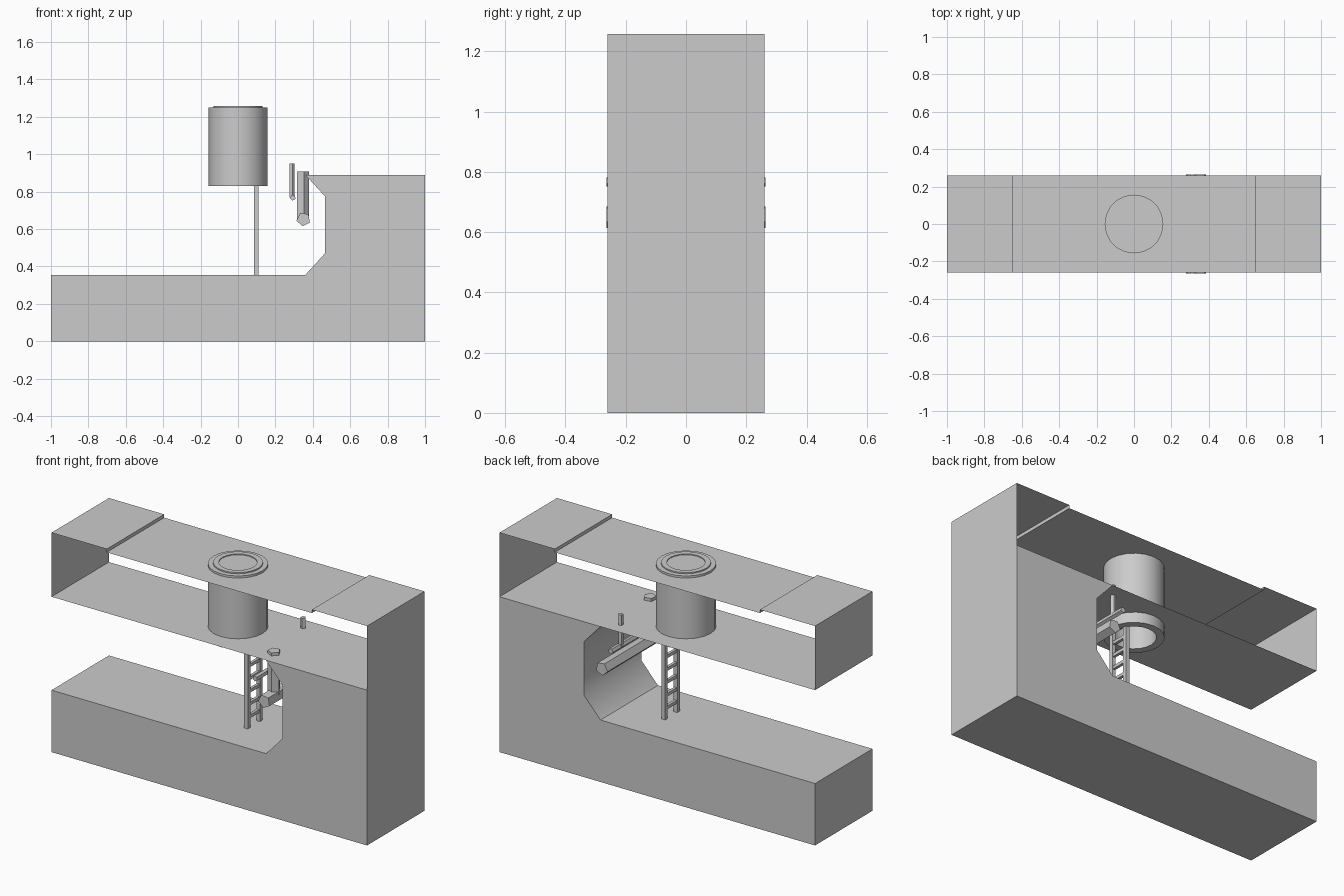
import bpy, bmesh, math
from mathutils import Vector, Matrix

if "Cube" in bpy.data.objects:
    bpy.data.objects.remove(bpy.data.objects["Cube"])

W = 0.26                 # half depth
CEIL, ROAD, KERB = 0.89, 1.238, 1.257
SIDES = 20               # shaft segments


def finish(bm, name, smooth=None):
    me = bpy.data.meshes.new(name)
    bm.to_mesh(me)
    bm.free()
    ob = bpy.data.objects.new(name, me)
    bpy.context.collection.objects.link(ob)
    if smooth:
        bpy.ops.object.select_all(action='DESELECT')
        ob.select_set(True)
        bpy.context.view_layer.objects.active = ob
        bpy.ops.object.shade_smooth_by_angle(angle=math.radians(smooth))
    return ob


def strip(bm, pts, closed=False):
    """Extrude an x-z path through the full depth."""
    a = [bm.verts.new((x, -W, z)) for x, z in pts]
    b = [bm.verts.new((x, W, z)) for x, z in pts]
    n = len(pts)
    for i in range(n if closed else n - 1):
        j = (i + 1) % n
        bm.faces.new((a[i], b[i], b[j], a[j]))
    if closed:
        bm.faces.new(a)
        bm.faces.new(b[::-1])


def sheet_with_hole(name, x0, x1, z, r):
    bm = bmesh.new()
    rect = [(x0, -W), (x1, -W), (x1, W), (x0, W)]
    ring = [(r * math.cos(t), r * math.sin(t))
            for t in (2 * math.pi * i / SIDES for i in range(SIDES))]
    edges = []
    for loop in (rect, ring):
        vs = [bm.verts.new((x, y, z)) for x, y in loop]
        edges += [bm.edges.new((vs[i - 1], vs[i])) for i in range(len(vs))]
    bmesh.ops.triangle_fill(bm, edges=edges, use_beauty=True, normal=(0, 0, 1))
    for f in bm.faces:
        f.normal_update()
        if f.normal.z < 0:
            f.normal_flip()
    return finish(bm, name)


def lathe(name, prof):
    bm = bmesh.new()
    vs = [bm.verts.new((r, 0, z)) for r, z in prof]
    es = [bm.edges.new((vs[i], vs[i + 1])) for i in range(len(vs) - 1)]
    bmesh.ops.spin(bm, geom=vs + es, cent=(0, 0, 0), axis=(0, 0, 1),
                   angle=2 * math.pi, steps=SIDES, use_merge=True)
    bmesh.ops.remove_doubles(bm, verts=bm.verts, dist=1e-5)
    bmesh.ops.recalc_face_normals(bm, faces=bm.faces)
    return finish(bm, name, 30)


def pipe(name, p, q, r, phase):
    """Five-sided pipe from p to q."""
    p, q = Vector(p), Vector(q)
    bm = bmesh.new()
    d = q - p
    rot = d.to_track_quat('Z', 'X').to_matrix().to_4x4()
    m = Matrix.Translation((p + q) / 2) @ rot @ Matrix.Rotation(math.radians(phase), 4, 'Z')
    bmesh.ops.create_cone(bm, cap_ends=True, segments=5, radius1=r, radius2=r,
                          depth=d.length, matrix=m)
    return finish(bm, name)


def add_box(bm, c, s):
    bmesh.ops.create_cube(bm, size=1, matrix=Matrix.Translation(c) @ Matrix.Diagonal((*s, 1)))


# lower ground with the tunnel cut into it
bm = bmesh.new()
strip(bm, [(-1, 0), (1, 0), (1, CEIL), (0.36, CEIL), (0.465, 0.775),
           (0.465, 0.47), (0.36, 0.355), (-1, 0.355)], closed=True)
bmesh.ops.recalc_face_normals(bm, faces=bm.faces)
for f in bm.faces:
    c = f.calc_center_median()
    f.smooth = 0.38 < c.x < 0.47 and abs(c.y) < 0.01
for e in bm.edges:
    e.smooth = all(f.smooth for f in e.link_faces)
finish(bm, "tunnel_ground")

# pavement sheets with kerbs and end walls
bm = bmesh.new()
for s in (1, -1):
    path = [(s * 0.65, ROAD), (s * 0.65, KERB), (s * 1, KERB), (s * 1, CEIL)]
    strip(bm, path if s < 0 else path[::-1])
bm.normal_update()
for f in bm.faces:
    c = f.calc_center_median()
    out = Vector((c.x if abs(c.x) > 0.9 else -c.x, 0, 0))
    if abs(f.normal.z) > 0.5:
        out = Vector((0, 0, 1))
    if f.normal.dot(out) < 0:
        f.normal_flip()
finish(bm, "pavement")

# road and tunnel roof
sheet_with_hole("road", -0.65, 0.65, ROAD, 0.15)
sheet_with_hole("tunnel_roof", -1, 0.36, CEIL, 0.13)

# access shaft and its cover
lathe("shaft", [(0.115, 1.242), (0.115, 0.83), (0.157, 0.83), (0.157, 1.25), (0.128, 1.25)])
lathe("shaft_cover", [(0, 1.242), (0.13, 1.242), (0.13, 1.257),
                      (0.1, 1.257), (0.1, 1.252), (0, 1.252)])

# ladder
bm = bmesh.new()
LX, BOTTOM, TOP = 0.097, 0.355, 1.2
for y in (-0.055, 0.055):
    add_box(bm, (LX, y, (BOTTOM + TOP) / 2), (0.023, 0.023, TOP - BOTTOM))
for i in range(11):
    add_box(bm, (LX, 0, 0.415 + i * 0.073), (0.016, 0.11, 0.018))
finish(bm, "ladder")

# main pipes and their risers through the roof
for name, x, y, z, r, top in (("large_pipe", 0.35, -0.167, 0.652, 0.038, 0.907),
                              ("small_pipe", 0.293, 0.178, 0.768, 0.016, 0.95)):
    pipe(name, (x, -W - 0.004, z), (x, W + 0.004, z), r, 26)
    pipe(name + "_riser", (x - 0.004, y, z), (x - 0.004, y, top), r * 0.9, 10)
